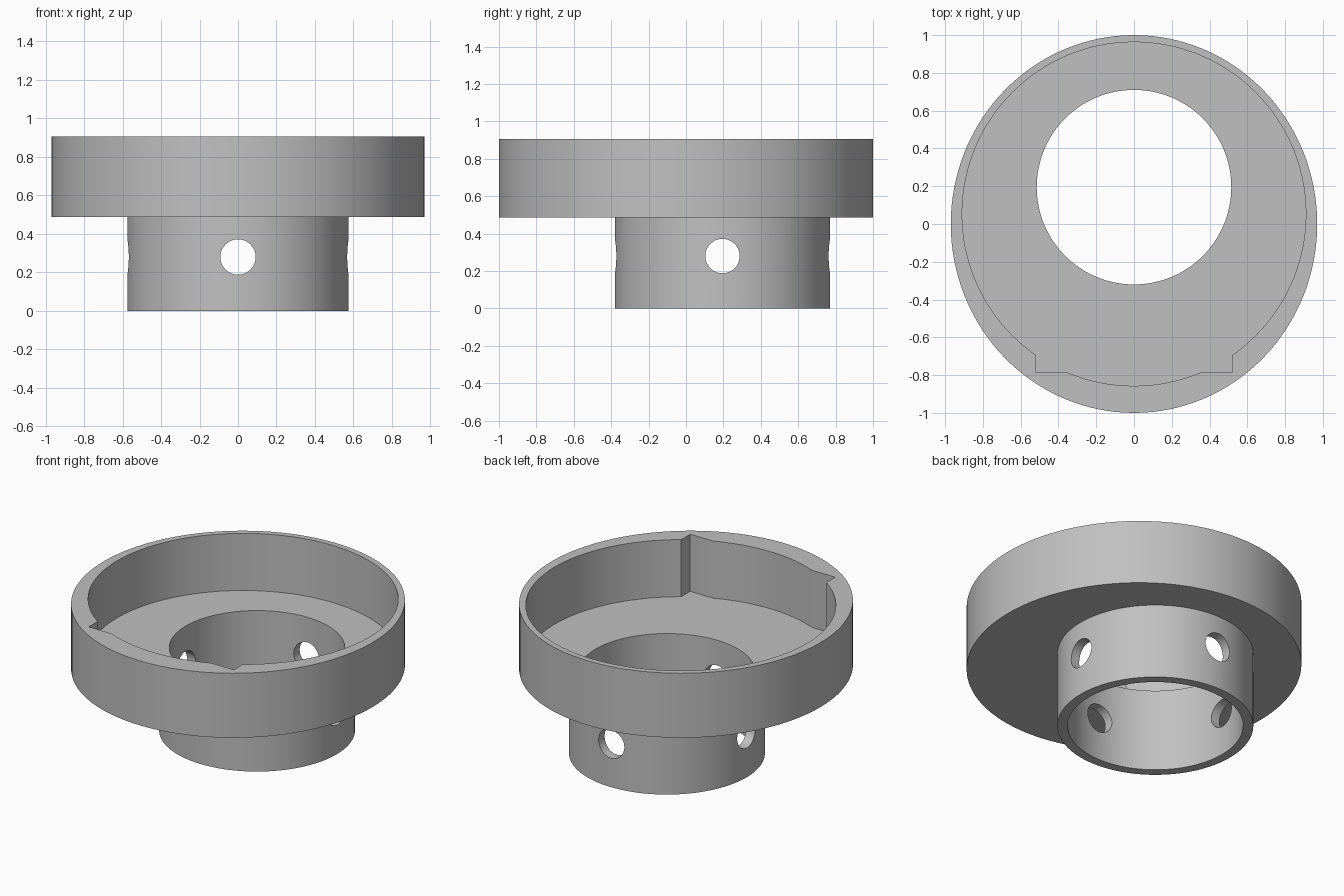
import bpy
import math

cube = bpy.data.objects.get("Cube")
if cube:
    bpy.data.objects.remove(cube, do_unlink=True)

BORE_Y = 0.195      # the tube sits off centre, towards the back
FLOOR_Z = 0.535
RIM_Z = 0.905
HOLE_Z = 0.28

grey = bpy.data.materials.new("plain grey")
grey.use_nodes = True
colour = (0.53, 0.53, 0.53, 1)
grey.diffuse_color = colour
grey.node_tree.nodes["Principled BSDF"].inputs["Base Color"].default_value = colour


def finish(name):
    """Name the active object, apply its transform and colour it."""
    obj = bpy.context.object
    obj.name = name
    bpy.ops.object.transform_apply(location=True, rotation=True, scale=True)
    obj.data.materials.append(grey)
    return obj


def cylinder(name, rx, ry, y, z0, z1, sides=128):
    bpy.ops.mesh.primitive_cylinder_add(vertices=sides, radius=1, depth=z1 - z0,
                                        location=(0, y, (z0 + z1) / 2))
    bpy.context.object.scale = (rx, ry, 1)
    return finish(name)


def combine(target, other, operation):
    """Apply one boolean and remove the helper."""
    other.hide_render = True
    mod = target.modifiers.new(other.name, 'BOOLEAN')
    mod.operation = operation
    mod.solver = 'EXACT'
    mod.object = other
    bpy.context.view_layer.objects.active = target
    bpy.ops.object.modifier_apply(modifier=mod.name)
    bpy.data.objects.remove(other, do_unlink=True)


# Oval tray with the round tube below it
body = cylinder("tray_and_tube", 0.97, 1.0, 0, 0.487, RIM_Z)
combine(body, cylinder("tube", 0.575, 0.575, BORE_Y, 0, 0.51), 'UNION')

# Round recess in the tray, and the bore through floor and tube
combine(body, cylinder("recess", 0.91, 0.91, 0.053, FLOOR_Z, 1.2), 'DIFFERENCE')
combine(body, cylinder("bore", 0.515, 0.515, BORE_Y, -0.2, 0.7), 'DIFFERENCE')

# Flat-sided pocket at the front of the recess
bpy.ops.mesh.primitive_cube_add(size=1, location=(0, -0.4425, (FLOOR_Z + 1.2) / 2))
bpy.context.object.scale = (1.04, 0.685, 1.2 - FLOOR_Z)
combine(body, finish("pocket"), 'DIFFERENCE')

# Crossing screw holes through the tube wall
for name, rotation in (("side_holes", (0, math.pi / 2, 0)),
                       ("front_back_holes", (math.pi / 2, 0, 0))):
    bpy.ops.mesh.primitive_cylinder_add(vertices=48, radius=0.092, depth=1.6,
                                        location=(0, BORE_Y, HOLE_Z),
                                        rotation=rotation)
    combine(body, finish(name), 'DIFFERENCE')

# Smooth walls, crisp edges
bpy.ops.object.select_all(action='DESELECT')
body.select_set(True)
bpy.context.view_layer.objects.active = body
bpy.ops.object.shade_smooth_by_angle(angle=math.radians(30))
